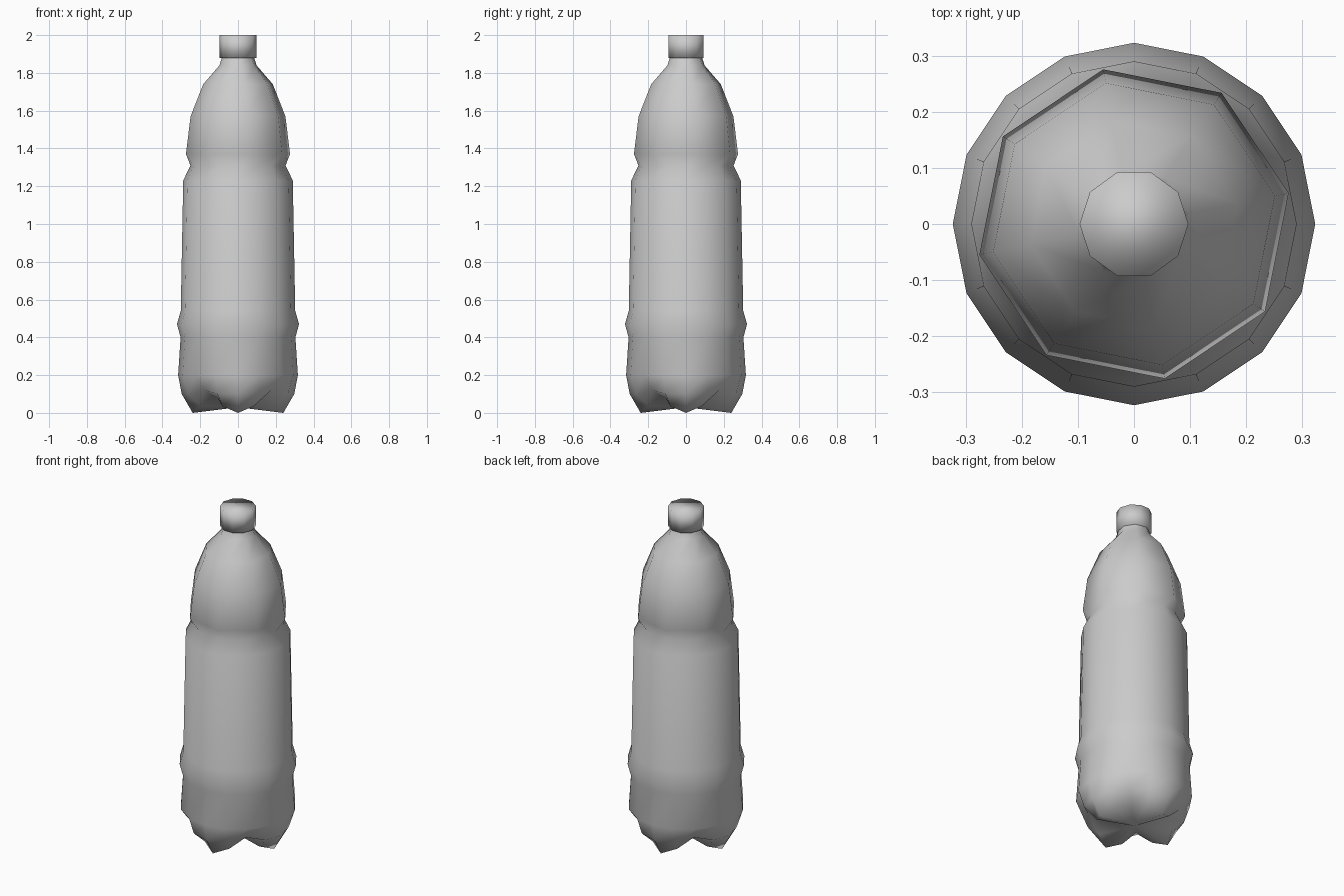
import bpy, bmesh
from math import cos, sin, pi

if "Cube" in bpy.data.objects:
    bpy.data.objects.remove(bpy.data.objects["Cube"])


def ring(bm, n, radius, height, phase=0.0):
    """radius / height may be numbers or functions of the vertex index."""
    out = []
    for k in range(n):
        r = radius(k) if callable(radius) else radius
        z = height(k) if callable(height) else height
        a = phase + 2 * pi * k / n
        out.append(bm.verts.new((r * cos(a), r * sin(a), z)))
    return out


def skin(bm, lo, hi):
    n = len(lo)
    for k in range(n):
        bm.faces.new((lo[k], lo[(k + 1) % n], hi[(k + 1) % n], hi[k]))


def finish(bm, name):
    bmesh.ops.recalc_face_normals(bm, faces=bm.faces)
    for f in bm.faces:
        f.smooth = True
    mesh = bpy.data.meshes.new(name)
    bm.to_mesh(mesh)
    bm.free()
    obj = bpy.data.objects.new(name, mesh)
    bpy.context.collection.objects.link(obj)
    return obj


def petal(foot, mid, valley):
    """Repeats foot, flank, valley, flank around the base: four feet."""
    return lambda k: (foot, mid, valley, mid)[k % 4]


# bottle: 16-sided body with a four-footed base
bm = bmesh.new()
rings = [
    ring(bm, 16, petal(0.24, 0.215, 0.15), petal(0.0, 0.035, 0.075)),
    ring(bm, 16, petal(0.298, 0.285, 0.25), petal(0.10, 0.10, 0.12)),
]
for r, z in [(0.317, 0.20), (0.304, 0.40), (0.323, 0.47), (0.303, 0.54),
             (0.29, 1.23), (0.252, 1.31)]:
    rings.append(ring(bm, 16, r, z))
for lo, hi in zip(rings, rings[1:]):
    skin(bm, lo, hi)

# underside
centre = bm.verts.new((0, 0, 0.03))
for k in range(16):
    bm.faces.new((rings[0][(k + 1) % 16], rings[0][k], centre))

# 8-sided shoulder and neck, turned to sit between the body's corners
upper = [ring(bm, 8, r, z, pi / 16) for r, z in
         [(0.281, 1.37), (0.256, 1.57), (0.188, 1.74), (0.10, 1.84), (0.085, 1.89)]]
for lo, hi in zip(upper, upper[1:]):
    skin(bm, lo, hi)
waist = rings[-1]
for j in range(8):
    a, b, c = waist[2 * j], waist[2 * j + 1], waist[(2 * j + 2) % 16]
    t, u = upper[0][j], upper[0][(j + 1) % 8]
    bm.faces.new((a, b, t))
    bm.faces.new((b, c, u, t))
finish(bm, "bottle")

# cap: 10-sided
bm = bmesh.new()
lo, hi = ring(bm, 10, 0.097, 1.88), ring(bm, 10, 0.097, 2.0)
skin(bm, lo, hi)
bm.faces.new(hi)
bm.faces.new(lo[::-1])
finish(bm, "cap")
